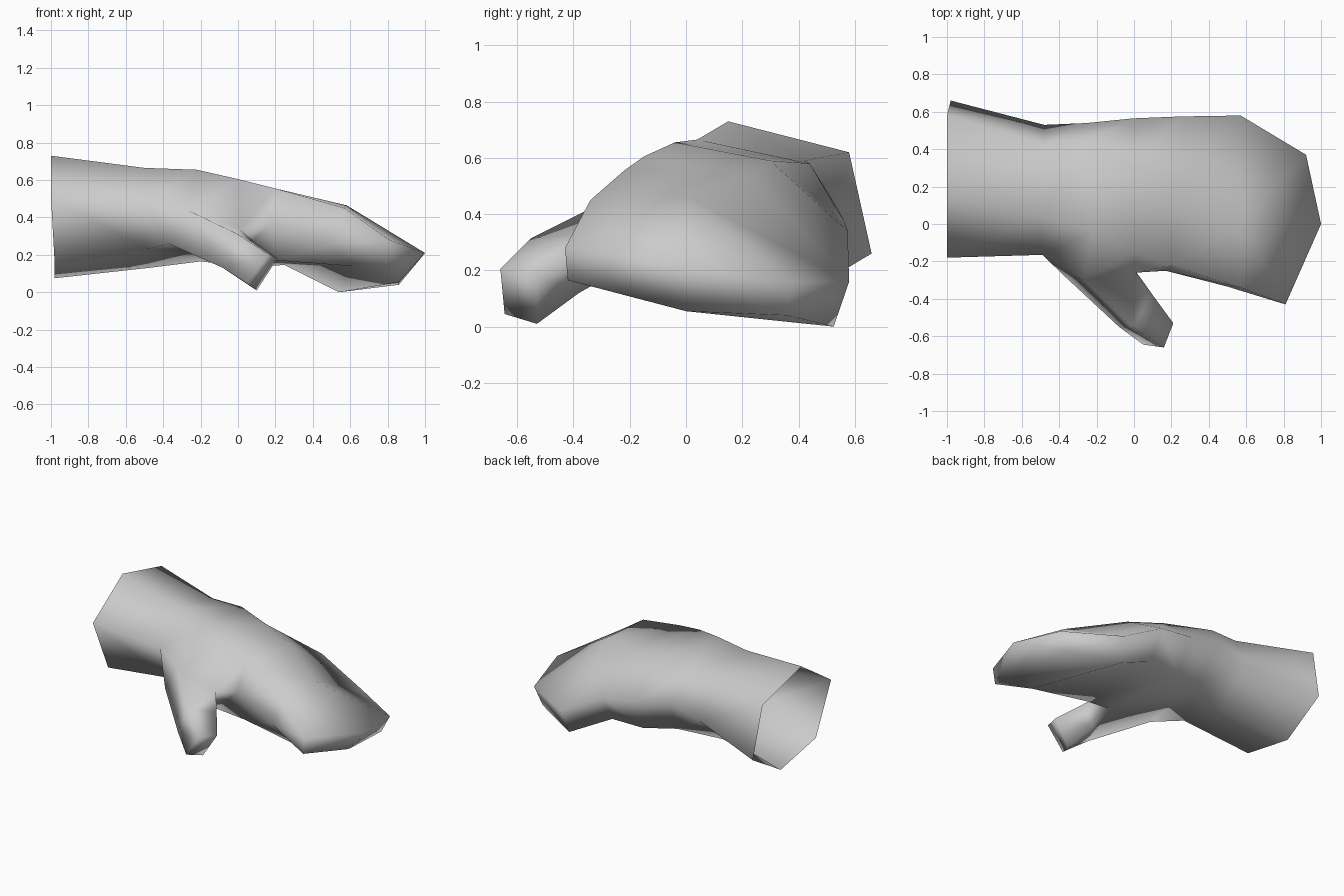
import bpy
import bmesh

cube = bpy.data.objects.get("Cube")
if cube:
    bpy.data.objects.remove(cube, do_unlink=True)

# One plain colour for the whole hand
skin = bpy.data.materials.new("plain grey")
skin.use_nodes = True
skin.diffuse_color = (0.6, 0.6, 0.6, 1)
skin.node_tree.nodes["Principled BSDF"].inputs["Base Color"].default_value = (0.6, 0.6, 0.6, 1)

# Six-sided cross-sections, each ordered:
# top, top back, back, low back, low front, front
wrist_end = [(-1, .15, .73), (-1, .58, .62), (-.98, .66, .26),
             (-.98, .35, .075), (-.98, -.04, .15), (-1, -.18, .51)]
wrist = [(-.5, .04, .665), (-.49, .42, .59), (-.48, .53, .35),
         (-.48, .28, .13), (-.49, -.09, .23), (-.49, -.165, .47)]
thumb_root = [(-.22, -.04, .655), (-.28, .44, .58), (-.25, .54, .42),
              (-.2, .38, .165), (-.37, -.28, .26), (-.27, -.3, .44)]
palm = [(0, -.15, .605), (0, .3, .59), (0, .565, .37),
        (.02, .45, .14), (0, -.24, .2), (.01, -.26, .335)]
knuckles = [(.2, -.22, .555), (.25, .23, .54), (.25, .575, .34),
            (.25, .46, .145), (.21, -.22, .17), (.17, -.25, .365)]
fingers = [(.57, -.34, .45), (.58, 0, .465), (.57, .58, .16),
           (.54, .525, 0), (.61, -.28, .14), (.5, -.335, .26)]
fingertips = [(.81, -.43, .28), (1, 0, .21), (.92, .37, .16),
              (.86, .36, .04), (.86, 0, .055), (.8, -.42, .165)]
sections = [wrist_end, wrist, thumb_root, palm, knuckles, fingers, fingertips]

# Four-sided thumb sections: outer low, inner low, inner top, outer top
thumb_joint = [(-.08, -.55, .13), (.02, -.38, .12), (.1, -.38, .26), (-.01, -.55, .315)]
thumb_tip = [(.05, -.645, .045), (.1, -.53, .01), (.21, -.53, .18), (.16, -.66, .205)]


def add_ring(bm, points):
    return [bm.verts.new(p) for p in points]


def bridge(bm, first, second, skip=None):
    count = len(first)
    for i in range(count):
        if i != skip:
            j = (i + 1) % count
            bm.faces.new((first[i], first[j], second[j], second[i]))


bm = bmesh.new()
rings = [add_ring(bm, s) for s in sections]

# Open wrist, palm and joined fingers, with the low front panel left for the thumb
LOW_FRONT, FRONT = 4, 5
for start, end in zip(rings, rings[1:]):
    opening = LOW_FRONT if start is rings[2] else None
    bridge(bm, start, end, opening)

# Fingertip end, fanned out from its foremost point
side, peak, *rest = rings[-1]
rim = rest + [side]
for a, b in zip(rim, rim[1:]):
    bm.faces.new((peak, a, b))

# Thumb grown out of the open panel
root, crotch = rings[2], rings[3]
base = [root[LOW_FRONT], crotch[LOW_FRONT], crotch[FRONT], root[FRONT]]
joint = add_ring(bm, thumb_joint)
tip = add_ring(bm, thumb_tip)
bridge(bm, base, joint)
bridge(bm, joint, tip)
bm.faces.new(tip)

bmesh.ops.recalc_face_normals(bm, faces=bm.faces)
bmesh.ops.triangulate(bm, faces=bm.faces, quad_method="SHORT_EDGE")
for face in bm.faces:
    face.smooth = True
mesh = bpy.data.meshes.new("mitten_hand")
bm.to_mesh(mesh)
bm.free()
mesh.materials.append(skin)

hand = bpy.data.objects.new("mitten_hand", mesh)
bpy.context.collection.objects.link(hand)
